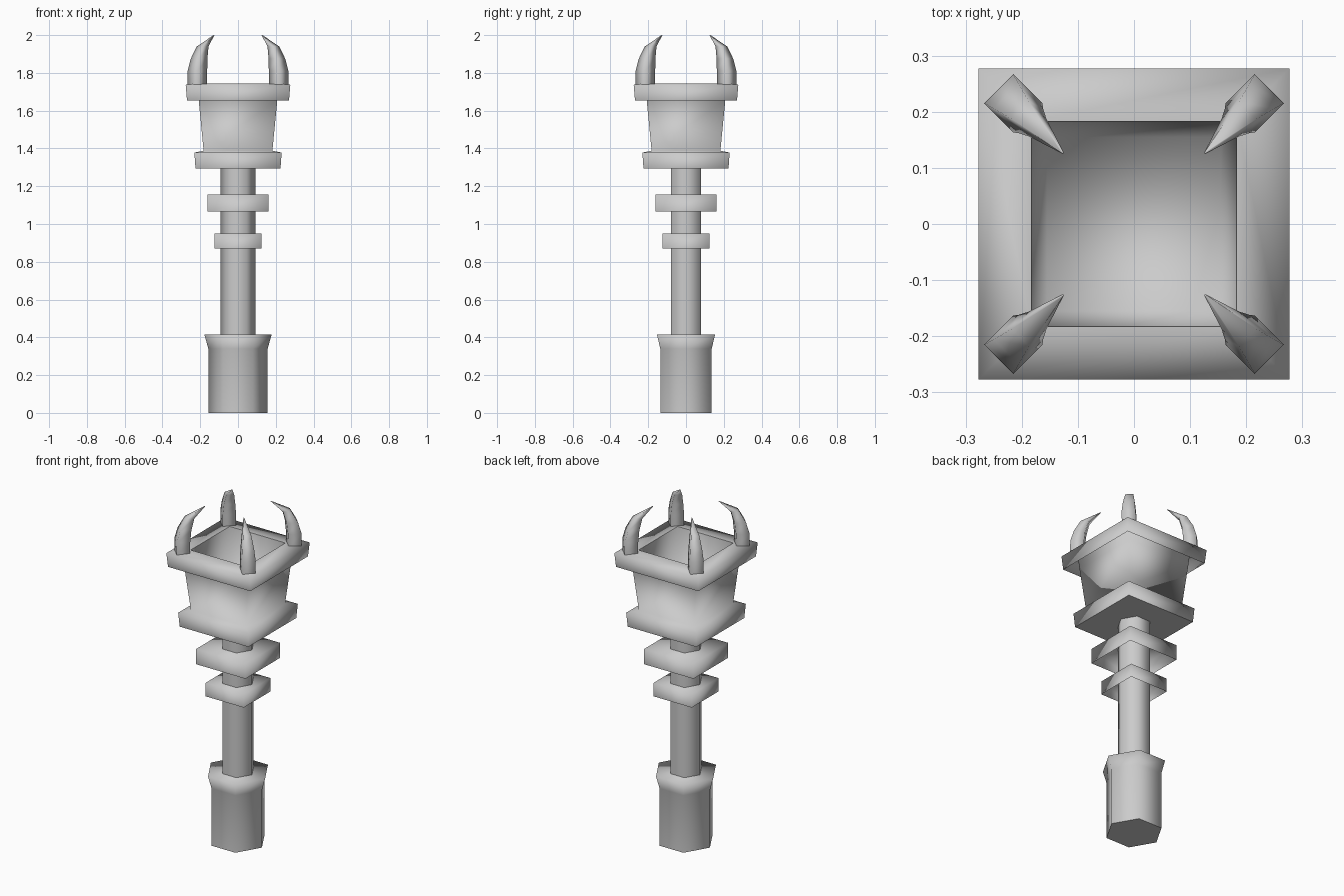
import bpy, bmesh
from math import pi, cos, sin, sqrt

old = bpy.data.objects.get("Cube")
if old:
    bpy.data.objects.remove(old, do_unlink=True)

stone = bpy.data.materials.new("plain grey")
stone.use_nodes = True
grey = (0.6, 0.6, 0.6, 1)
stone.diffuse_color = grey
stone.node_tree.nodes["Principled BSDF"].inputs["Base Color"].default_value = grey


def loft(name, sides, phase, rings, bottom=False, top=False, sharp=()):
    """Skin a stack of polygon rings given as (radius, z, centre x, centre y)."""
    bm = bmesh.new()
    loops = []
    for radius, z, cx, cy in rings:
        angles = [phase + 2 * pi * i / sides for i in range(sides)]
        loops.append([bm.verts.new((cx + radius * cos(a), cy + radius * sin(a), z)) for a in angles])
    for low, high in zip(loops, loops[1:]):
        for i in range(sides):
            j = (i + 1) % sides
            bm.faces.new((low[i], low[j], high[j], high[i]))
    if bottom:
        bm.faces.new(loops[0][::-1])
    if top:
        bm.faces.new(loops[-1])
    for f in bm.faces:
        f.smooth = True
    # Keep chosen rings crisp
    for k in sharp:
        for i in range(sides):
            bm.edges.get((loops[k][i], loops[k][(i + 1) % sides])).smooth = False
    mesh = bpy.data.meshes.new(name)
    bm.to_mesh(mesh)
    bm.free()
    mesh.materials.append(stone)
    obj = bpy.data.objects.new(name, mesh)
    bpy.context.collection.objects.link(obj)
    return obj


def square(name, profile, **kw):
    return loft(name, 4, pi / 4, [(h * sqrt(2), z, 0, 0) for h, z in profile], **kw)


def hexagon(name, profile, **kw):
    return loft(name, 6, 0, [(r, z, 0, 0) for r, z in profile], **kw)


# Handle: flared hexagonal grip and slim shaft
hexagon("grip", [(0.157, 0), (0.157, 0.34), (0.178, 0.415)], bottom=True, top=True, sharp=[0])
hexagon("shaft", [(0.092, 0.40), (0.092, 1.30)])

# Square collars, open underneath
square("lower_collar", [(0.125, 0.87), (0.125, 0.95)], top=True)
square("upper_collar", [(0.162, 1.065), (0.162, 1.155)], top=True)

# Head: stepped cup, overhanging rim and hollow inside
square("cup", [(0.225, 1.295), (0.231, 1.378), (0.182, 1.388), (0.208, 1.655), (0.215, 1.735)],
       bottom=True, sharp=[0])
square("rim", [(0.27, 1.655), (0.277, 1.737), (0.183, 1.745)])
square("cup_inside", [(0.183, 1.745), (0.155, 1.42)], top=True)

# Four inward-curving horns on the rim corners: (centre, radius, z)
horn = [(0.216, 0.051, 1.735), (0.215, 0.052, 1.81), (0.206, 0.044, 1.875),
        (0.187, 0.031, 1.94), (0.127, 0.002, 2.0)]
for depth, sy in (("front", -1), ("back", 1)):
    for side, sx in (("right", -1), ("left", 1)):
        loft(f"horn_{depth}_{side}", 4, 0, [(r, z, sx * c, sy * c) for c, r, z in horn], top=True)
